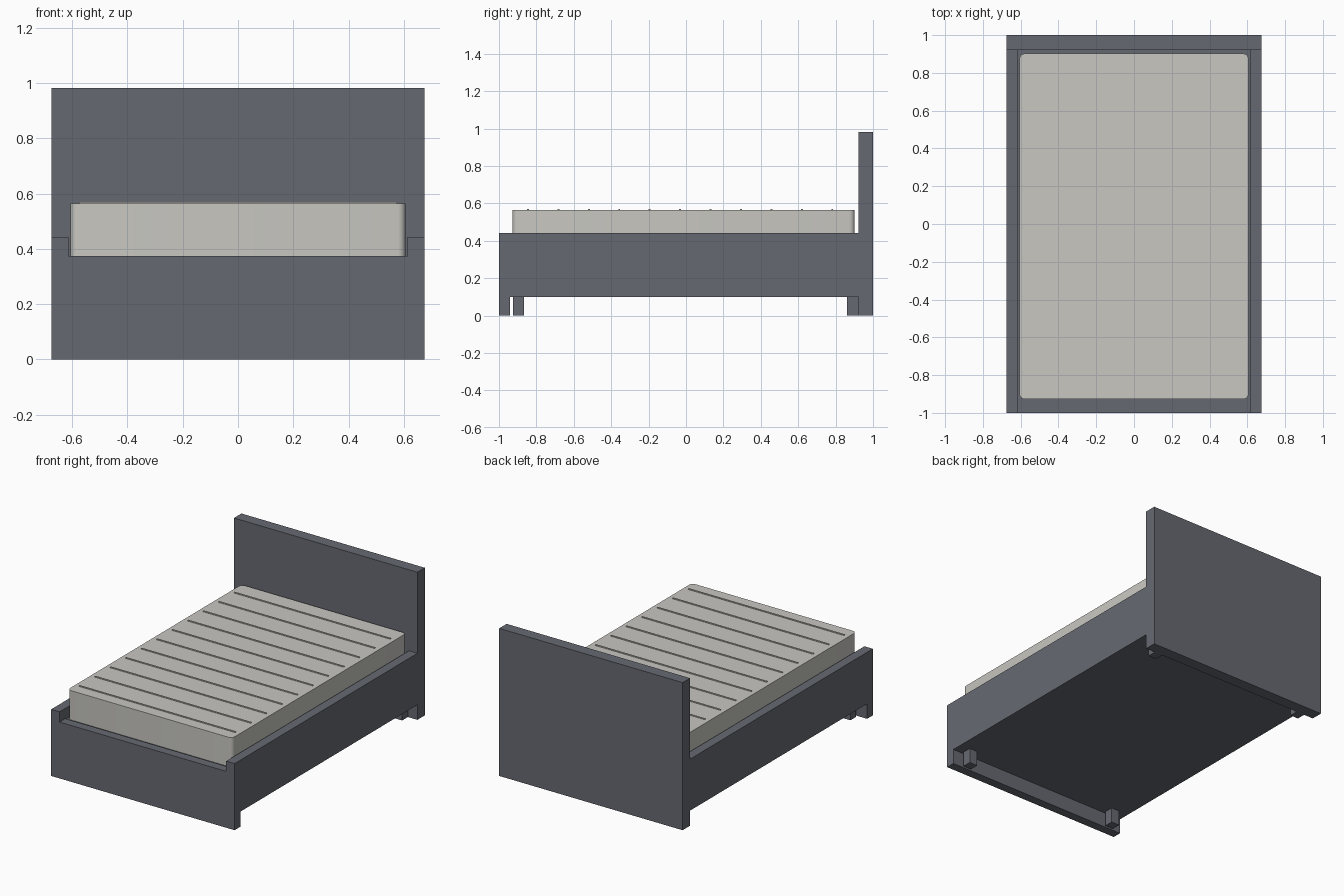
import bpy, bmesh

old = bpy.data.objects.get("Cube")
if old:
    bpy.data.objects.remove(old, do_unlink=True)


def material(name, colour):
    mat = bpy.data.materials.new(name)
    mat.use_nodes = True
    mat.diffuse_color = colour
    mat.node_tree.nodes["Principled BSDF"].inputs["Base Color"].default_value = colour
    return mat


GREY = material("slate grey", (0.133, 0.141, 0.165, 1))
CREAM = material("warm off white", (0.578, 0.571, 0.533, 1))


def finish(name, bm, mat):
    bmesh.ops.recalc_face_normals(bm, faces=bm.faces)
    mesh = bpy.data.meshes.new(name)
    bm.to_mesh(mesh)
    bm.free()
    mesh.materials.append(mat)
    obj = bpy.data.objects.new(name, mesh)
    bpy.context.collection.objects.link(obj)
    return obj


def box_mesh(x, y, z):
    bm = bmesh.new()
    bmesh.ops.create_cube(bm, size=1)
    for v in bm.verts:
        v.co = [lo + (c + 0.5) * (hi - lo) for c, (lo, hi) in zip(v.co, (x, y, z))]
    return bm


def box(name, x, y, z, mat=GREY):
    return finish(name, box_mesh(x, y, z), mat)


# Overall bed dimensions
W, INNER = 0.675, 0.613
FOOT_Y, HEAD_Y = -0.94, 0.922
UNDER, LOW, RAIL = 0.10, 0.375, 0.443

# Headboard
box("headboard", (-W, W), (HEAD_Y, 1), (0, 0.982))

# Footboard: notched outline extruded along y
bm = bmesh.new()
outline = [(-W, 0), (W, 0), (W, RAIL), (INNER, RAIL), (INNER, LOW),
           (-INNER, LOW), (-INNER, RAIL), (-W, RAIL)]
face = bm.faces.new([bm.verts.new((x, -1, z)) for x, z in outline])
ext = bmesh.ops.extrude_face_region(bm, geom=[face])
for v in ext["geom"]:
    if isinstance(v, bmesh.types.BMVert):
        v.co.y = FOOT_Y
finish("footboard", bm, GREY)

# Side rails and legs
for side, s in (("left", 1), ("right", -1)):
    box(side + "_side_rail", sorted((s * INNER, s * W)), (FOOT_Y, HEAD_Y), (UNDER, RAIL))
    for end, y in (("front", (-0.925, -0.865)), ("back", (0.862, HEAD_Y))):
        box(f"{end}_{side}_leg", sorted((s * 0.545, s * 0.605)), y, (0, UNDER))

# Solid base below the mattress
box("mattress_base", (-INNER, INNER), (FOOT_Y, HEAD_Y), (UNDER, LOW - 0.005))

# Mattress with rounded upright corners
TOP = 0.565
bm = box_mesh((-0.606, 0.606), (-0.927, 0.902), (LOW - 0.005, TOP))
upright = [e for e in bm.edges if abs(e.verts[0].co.z - e.verts[1].co.z) > 0.1]
bmesh.ops.bevel(bm, geom=upright, offset=0.028, segments=6, profile=0.5, affect="EDGES")
mattress = finish("mattress", bm, CREAM)
bpy.context.view_layer.objects.active = mattress
mattress.select_set(True)
bpy.ops.object.shade_smooth_by_angle()

# Raised seams across the mattress
for i in range(11):
    y = -0.845 + i * 0.1627
    box(f"mattress_seam_{i + 1}", (-0.575, 0.575), (y - 0.005, y + 0.005),
        (TOP - 0.005, TOP + 0.005), CREAM)
